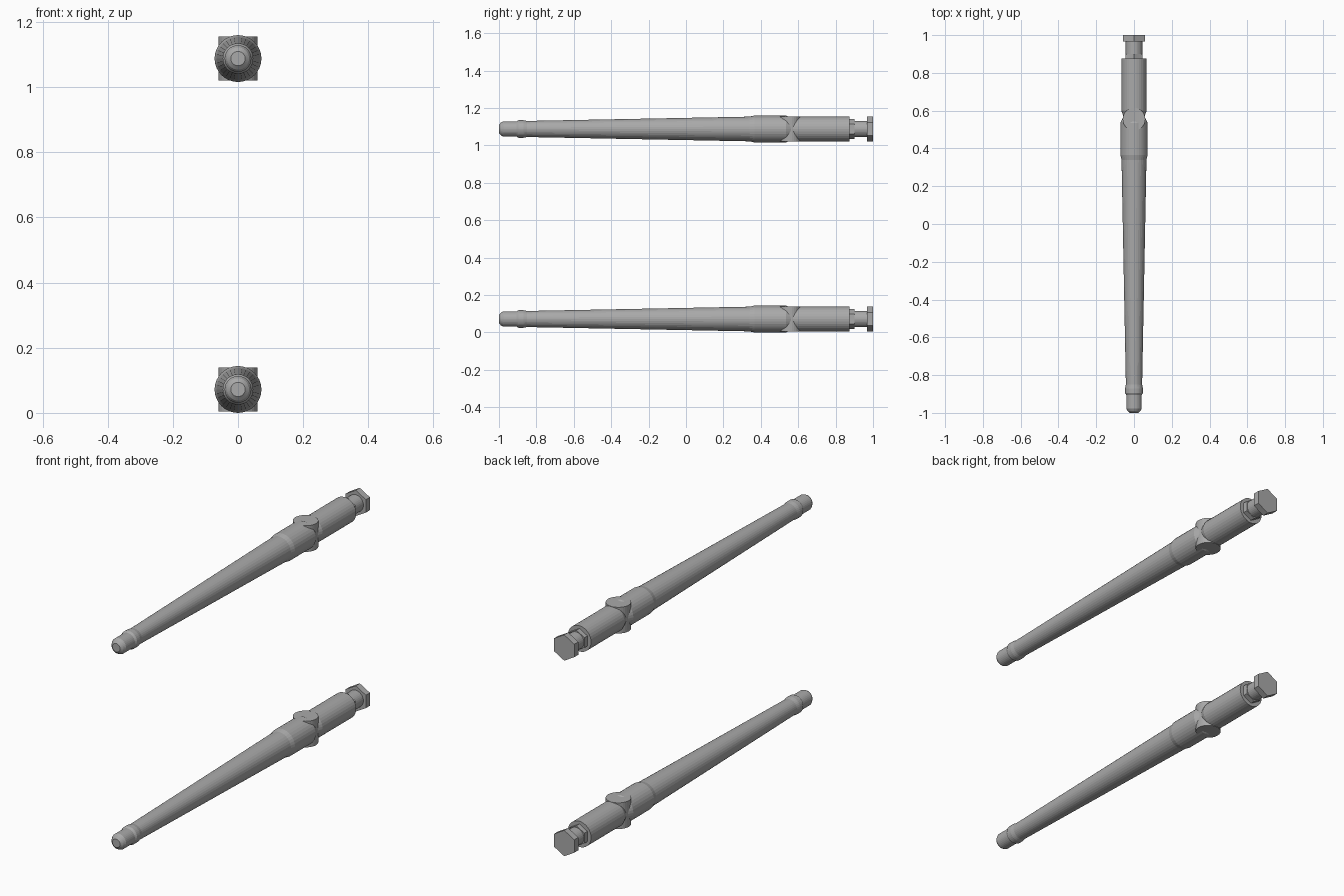
import bpy, bmesh, math
from mathutils import Matrix

old = bpy.data.objects.get("Cube")
if old:
    bpy.data.objects.remove(old, do_unlink=True)

GREY = (0.4, 0.4, 0.4, 1)
steel = bpy.data.materials.new("grey_steel")
steel.use_nodes = True
steel.diffuse_color = GREY
steel.node_tree.nodes["Principled BSDF"].inputs["Base Color"].default_value = GREY


def finish(name, bm, z):
    bmesh.ops.recalc_face_normals(bm, faces=bm.faces)
    mesh = bpy.data.meshes.new(name)
    bm.to_mesh(mesh)
    bm.free()
    mesh.materials.append(steel)
    obj = bpy.data.objects.new(name, mesh)
    obj.location.z = z
    bpy.context.collection.objects.link(obj)
    return obj


def lathe(name, profile, z, sides=32):
    """Revolve (y, radius) points about the y axis, with flat end caps."""
    bm = bmesh.new()
    rings = []
    for y, r in profile:
        angles = [2 * math.pi * i / sides for i in range(sides)]
        rings.append([bm.verts.new((r * math.sin(a), y, r * math.cos(a))) for a in angles])
    for a, b in zip(rings, rings[1:]):
        for i in range(sides):
            j = (i + 1) % sides
            bm.faces.new((a[i], a[j], b[j], b[i]))
    bm.faces.new(rings[0])
    bm.faces.new(rings[-1])
    return finish(name, bm, z)


def upright_cylinder(name, y, radius, height, z):
    bm = bmesh.new()
    bmesh.ops.create_cone(bm, cap_ends=True, segments=32, radius1=radius, radius2=radius,
                          depth=height, matrix=Matrix.Translation((0, y, 0)))
    return finish(name, bm, z)


barrel = [(-1, .022), (-.99, .034), (-.977, .041), (-.905, .041),
          (-.895, .047), (-.87, .047), (-.85, .043),
          (.34, .066), (.365, .072), (.535, .072), (.565, .058)]
breech = [(.56, .058), (.575, .058), (.6, .067), (.875, .067)]

# Two identical barrels, one above the other
for level, z in (("lower", .072), ("upper", 1.088)):
    lathe(level + "_barrel", barrel, z)
    lathe(level + "_breech", breech, z)
    upright_cylinder(level + "_pivot", .555, .06, .136, z)
    # Hexagonal collar, round neck and hexagonal end cap
    lathe(level + "_collar", [(.87, .053), (.9, .053)], z, 6)
    lathe(level + "_neck", [(.89, .044), (.97, .044)], z)
    lathe(level + "_end_cap", [(.967, .067), (1, .067)], z, 6)
